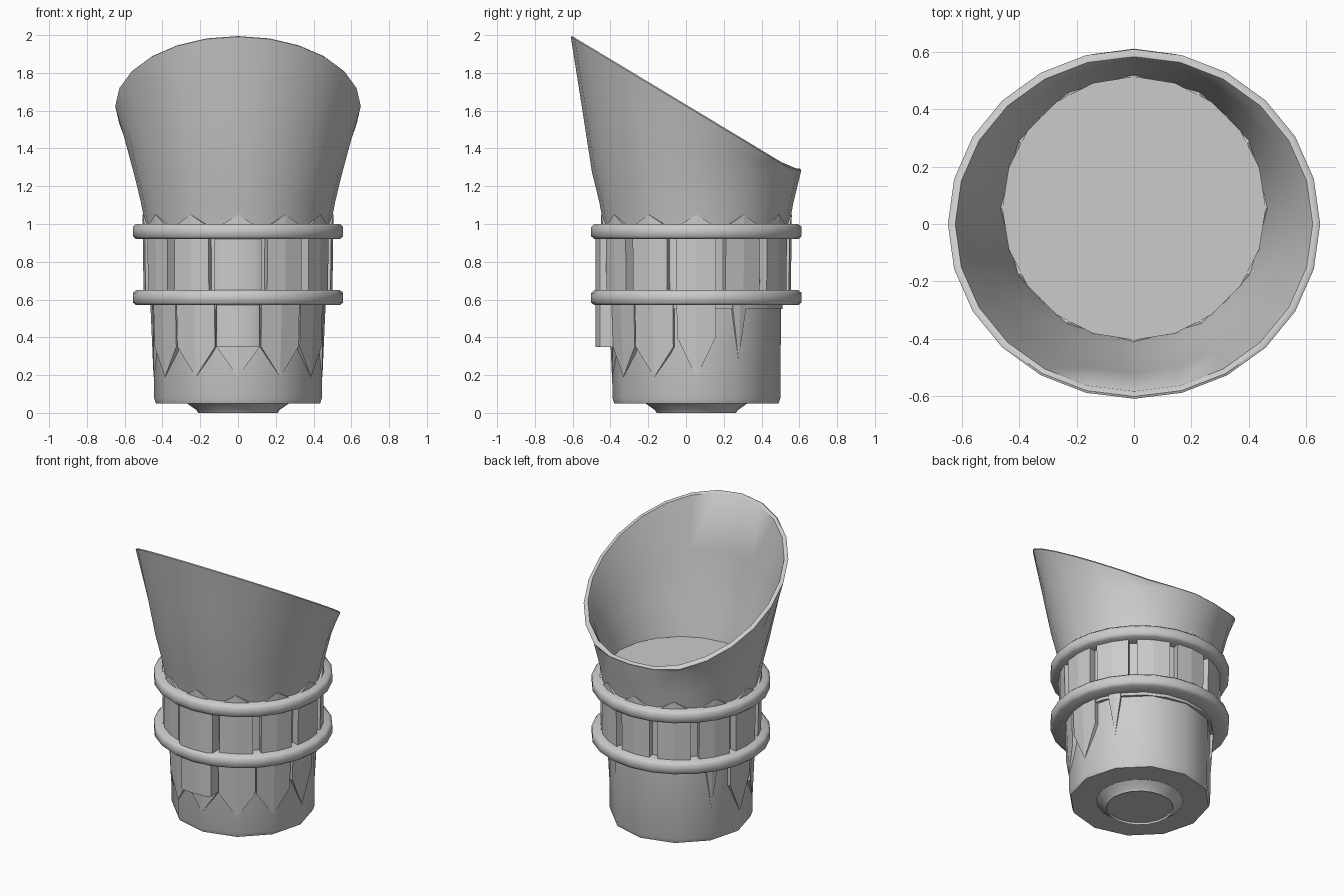
import bpy, bmesh
from math import sin, cos, radians, pi

if "Cube" in bpy.data.objects:
    bpy.data.objects.remove(bpy.data.objects["Cube"])

CY = 0.055  # y of the body axis


def finish(name, bm, smooth=None):
    bmesh.ops.recalc_face_normals(bm, faces=bm.faces)
    me = bpy.data.meshes.new(name)
    bm.to_mesh(me)
    bm.free()
    ob = bpy.data.objects.new(name, me)
    bpy.context.collection.objects.link(ob)
    if smooth:
        bpy.context.view_layer.objects.active = ob
        bpy.ops.object.select_all(action='DESELECT')
        ob.select_set(True)
        bpy.ops.object.shade_smooth_by_angle(angle=radians(smooth))
    return ob


def polar(r, deg, z):
    a = radians(deg)  # 0 = front
    return (r * sin(a), CY - r * cos(a), z)


def loft(bm, rings, caps=True, closed=False):
    vs = [[bm.verts.new(p) for p in ring] for ring in rings]
    n = len(vs[0])
    pairs = list(zip(vs, vs[1:])) + ([(vs[-1], vs[0])] if closed else [])
    for a, b in pairs:
        for i in range(n):
            j = (i + 1) % n
            bm.faces.new((a[i], a[j], b[j], b[i]))
    if caps and not closed:
        bm.faces.new(vs[0])
        bm.faces.new(vs[-1])


def lathe(name, profile, n, smooth=35, closed=False):
    bm = bmesh.new()
    loft(bm, [[polar(r, 360 * i / n, z) for i in range(n)] for r, z in profile],
         closed=closed)
    return finish(name, bm, smooth)


# Lower cup and core
lathe("lower_cup", [(0.435, 0.05), (0.445, 0.08), (0.448, 0.60)], 12)
lathe("foot", [(0.205, 0.012), (0.21, 0.0), (0.22, 0.015), (0.27, 0.05), (0.27, 0.1)], 20)
lathe("core", [(0.455, 0.55), (0.46, 1.05)], 20)

# Two rounded collars
for name, z in (("lower_collar", 0.57), ("upper_collar", 0.92)):
    lathe(name, [(0.44, z), (0.54, z), (0.557, z + 0.015), (0.557, z + 0.065),
                 (0.54, z + 0.08), (0.44, z + 0.08)], 24, 50, True)


# Creased slats with a pointed end; outline is the same for outer and inner skins
def slat(bm, deg, half, z_flat, z_shoulder, z_tip, r_flat, r_shoulder, r_tip):
    pts = [(-half, z_flat, r_flat), (0, z_flat, r_flat), (half, z_flat, r_flat),
           (half, z_shoulder, r_shoulder), (0, z_tip, r_tip), (-half, z_shoulder, r_shoulder)]
    out = [bm.verts.new(polar(r, deg + a, z)) for a, z, r in pts]
    inn = [bm.verts.new(polar(r - 0.08, deg + a, z)) for a, z, r in pts]
    for s in (out, inn):
        bm.faces.new((s[0], s[1], s[4], s[5]))
        bm.faces.new((s[1], s[2], s[3], s[4]))
    for i in range(6):
        j = (i + 1) % 6
        bm.faces.new((out[i], out[j], inn[j], inn[i]))


bm = bmesh.new()
for k in range(12):
    slat(bm, 30 * k, 12, 0.61, 0.985, 1.05, 0.50, 0.505, 0.505)
finish("upper_slats", bm)

bm = bmesh.new()
for k in range(-4, 5):
    half, shoulder, tip = {3: (13, 0.40, 0.19), 4: (5, 0.55, 0.28)}.get(abs(k), (14.5, 0.35, 0.19))
    slat(bm, 30 * k, half, 0.60, shoulder, tip, 0.465, 0.458, 0.447)
finish("lower_slats", bm)

# Rounded clasp plates on the front
for name, w, z0, z1 in (("lower_clasp", 0.115, 0.35, 0.60), ("upper_clasp", 0.125, 0.62, 0.95)):
    bm = bmesh.new()
    sec = [(-w, -0.36), (-w, -0.455), (-w * 0.75, -0.472), (0, -0.478),
           (w * 0.75, -0.472), (w, -0.455), (w, -0.36)]
    loft(bm, [[(x, y, z) for x, y in sec] for z in (z0, z1)])
    finish(name, bm, 50)

# Slanted flared cowl: round at the base, oval sloping rim
N = 24


def rim(inset, drop=0.0):
    pts = []
    for i in range(N):
        a = 2 * pi * i / N
        x, y = (0.65 - inset) * sin(a), -(0.61 - inset) * cos(a)
        pts.append((x, y, max(1.632 - 0.6026 * y, 1.295) - drop))
    return pts


def circle(r, z):
    return [polar(r, 360 * i / N, z) for i in range(N)]


def mix(a, b, t):
    return [tuple(u + (v - u) * t for u, v in zip(p, q)) for p, q in zip(a, b)]


outer_mid, inner_mid = circle(0.553, 1.275), circle(0.518, 1.265)
bm = bmesh.new()
loft(bm, [circle(0.485, 0.96), circle(0.515, 1.12), outer_mid,
          mix(outer_mid, rim(0), 0.5), rim(0, 0.008), rim(0.008), rim(0.026),
          mix(rim(0.034, 0.01), inner_mid, 0.5), inner_mid,
          circle(0.478, 1.12), circle(0.45, 0.96)], closed=True)
finish("cowl", bm, 50)
